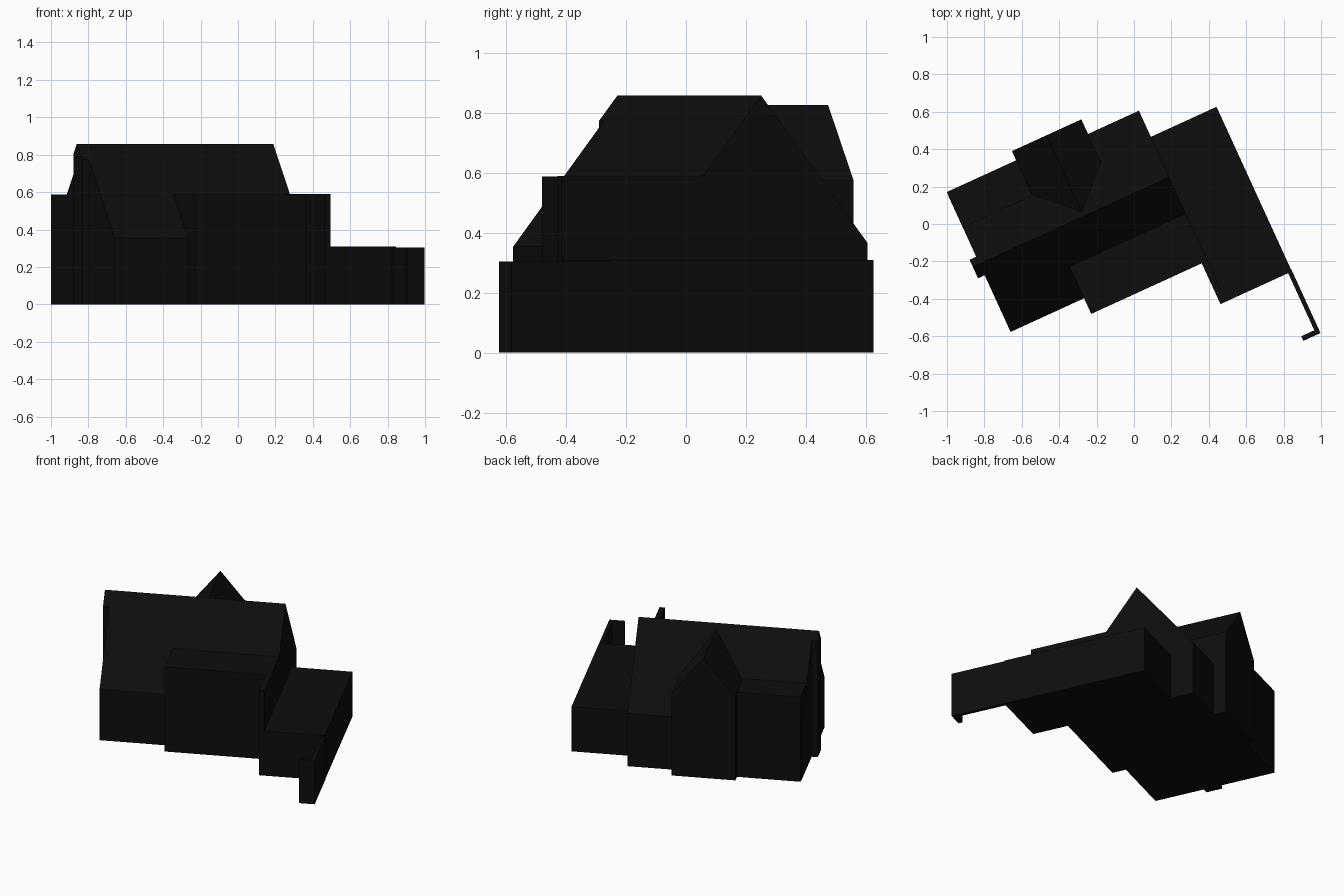
import bpy, bmesh, math

cube = bpy.data.objects.get("Cube")
if cube:
    bpy.data.objects.remove(cube, do_unlink=True)

TURN = math.radians(24.6)   # the house stands turned on its plot

charcoal = bpy.data.materials.new("charcoal")
charcoal.use_nodes = True
COLOUR = (0.0042, 0.0042, 0.0042, 1)
charcoal.diffuse_color = COLOUR
bsdf = charcoal.node_tree.nodes["Principled BSDF"]
bsdf.inputs["Base Color"].default_value = COLOUR
bsdf.inputs["Roughness"].default_value = 0.9


def prism(name, profile, start, end, place):
    """Extrude a closed 2D profile from start to end; place maps (a, b, t) to xyz."""
    bm = bmesh.new()
    near = [bm.verts.new(place(a, b, start)) for a, b in profile]
    far = [bm.verts.new(place(a, b, end)) for a, b in profile]
    bm.faces.new(near)
    bm.faces.new(far)
    n = len(profile)
    for i in range(n):
        j = (i + 1) % n
        bm.faces.new((near[i], near[j], far[j], far[i]))
    bmesh.ops.recalc_face_normals(bm, faces=bm.faces)
    mesh = bpy.data.meshes.new(name)
    bm.to_mesh(mesh)
    bm.free()
    mesh.materials.append(charcoal)
    ob = bpy.data.objects.new(name, mesh)
    ob.rotation_euler.z = TURN
    bpy.context.collection.objects.link(ob)
    return ob


def along_x(y, z, t):
    return (t, y, z)


def along_y(x, z, t):
    return (x, t, z)


def upright(x, y, t):
    return (x, y, t)


def block(name, x0, x1, y0, y1, top):
    return prism(name, [(x0, y0), (x1, y0), (x1, y1), (x0, y1)], 0, top, upright)


# Main roof line
RIDGE_Y, RIDGE_Z, PITCH = 0.150, 0.858, 1.26


def roof_z(y):
    return RIDGE_Z - PITCH * abs(y - RIDGE_Y)


def gabled(name, y0, y1, x0, x1):
    profile = [(y0, 0), (y1, 0), (y1, roof_z(y1)),
               (RIDGE_Y, RIDGE_Z), (y0, roof_z(y0))]
    return prism(name, profile, x0, x1, along_x)


# Main house with its gable roof, and the narrow end bay under the same roof line
gabled("main_house", -0.250, 0.540, -0.840, 0.276)
gabled("end_bay", 0.083, 0.192, -0.879, -0.840)

# Flat-topped dormer blocks at the front and back
block("front_block", -0.408, 0.243, -0.342, 0.0, 0.588)
block("back_block", -0.839, -0.430, 0.30, 0.572, 0.588)

# Rear gabled wing running into the main roof
prism("rear_gable_wing",
      [(-0.431, 0), (-0.023, 0), (-0.023, 0.575), (-0.227, 0.826), (-0.431, 0.575)],
      0.170, 0.626, along_y)

# Garage with a tall dividing wall beside it
block("garage", 0.243, 0.662, -0.582, 0.386, 0.310)
block("dividing_wall", 0.242, 0.276, -0.582, 0.0, 0.590)

# Thin garden wall turning back at its end
prism("garden_wall",
      [(0.640, -0.57), (0.664, -0.57), (0.664, -0.945), (0.563, -0.945),
       (0.563, -0.918), (0.640, -0.918)], 0, 0.304, upright)
